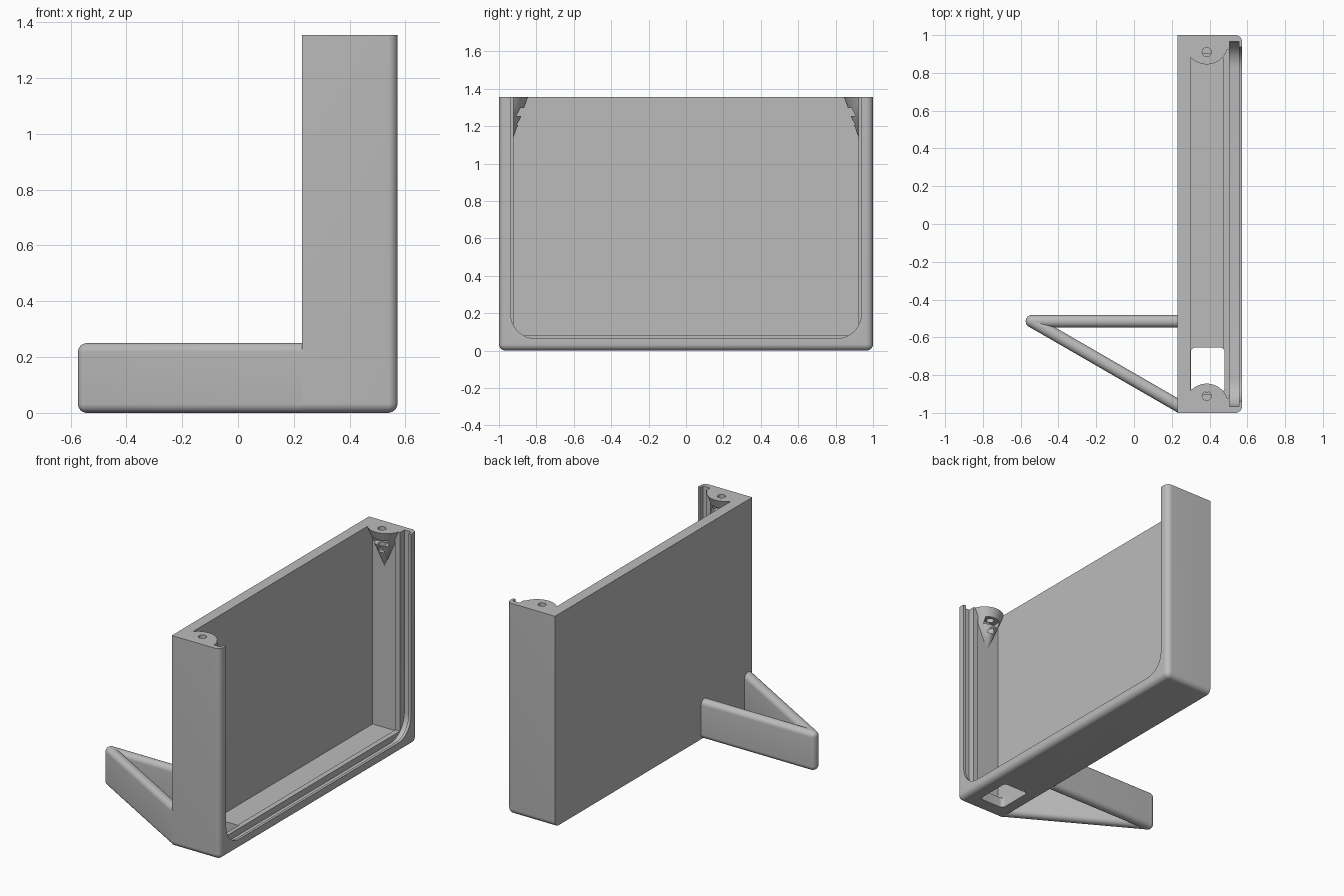
import bpy, bmesh, math
from mathutils import Matrix, Vector

cube = bpy.data.objects.get("Cube")
if cube:
    bpy.data.objects.remove(cube, do_unlink=True)

TOP, BACK, FRONT = 1.355, 0.23, 0.572
BOSS_X = 0.385

grey = bpy.data.materials.new("plain grey")
grey.use_nodes = True
colour = (0.5, 0.5, 0.5, 1)
grey.diffuse_color = colour
grey.node_tree.nodes["Principled BSDF"].inputs["Base Color"].default_value = colour


def make(name, bm):
    bmesh.ops.recalc_face_normals(bm, faces=bm.faces)
    mesh = bpy.data.meshes.new(name)
    bm.to_mesh(mesh)
    bm.free()
    mesh.materials.append(grey)
    obj = bpy.data.objects.new(name, mesh)
    bpy.context.collection.objects.link(obj)
    return obj


def block(lo, hi):
    bm = bmesh.new()
    size = Vector(hi) - Vector(lo)
    centre = (Vector(hi) + Vector(lo)) / 2
    bmesh.ops.create_cube(bm, size=1, matrix=Matrix.Translation(centre) @ Matrix.Diagonal((*size, 1)))
    return bm


def round_edges(bm, rule, radius, segments=8):
    edges = [e for e in bm.edges if rule(e)]
    bmesh.ops.bevel(bm, geom=edges, offset=radius, segments=segments, profile=0.5, affect='EDGES')
    return bm


def along(edge, axis):
    d = edge.verts[1].co - edge.verts[0].co
    return abs(d[axis]) > 0.99 * d.length


def subtract(target, cutter, keep=False):
    mod = target.modifiers.new("cut", 'BOOLEAN')
    mod.operation, mod.solver, mod.object = 'DIFFERENCE', 'EXACT', cutter
    bpy.context.view_layer.objects.active = target
    bpy.ops.object.modifier_apply(modifier=mod.name)
    if not keep:
        bpy.data.objects.remove(cutter, do_unlink=True)


def opening(x0, x1, half, floor, radius=0):
    """Tray-shaped cutter, open at the top, with rounded lower corners."""
    bm = block((x0, -half, floor), (x1, half, TOP + 0.1))
    if radius:
        round_edges(bm, lambda e: along(e, 0) and e.verts[0].co.z < TOP, radius)
    return make("opening_cutter", bm)


def boss(side):
    """Tapered screw boss, its tip touching the side wall."""
    bm = bmesh.new()
    stretch = 1.5
    tip = Vector((BOSS_X, side * 0.937, 1.1))
    rim = []
    for i in range(64):
        a = math.tau * i / 64
        p = Vector((BOSS_X + 0.115 * math.cos(a), side * 0.96 + 0.115 * math.sin(a), TOP))
        rim.append(bm.verts.new(tip + (p - tip) * stretch))
    point = bm.verts.new(tip)
    bm.faces.new(rim)
    for a, b in zip(rim, rim[1:] + rim[:1]):
        bm.faces.new((a, b, point))
    return make("boss_shape", bm)


# Case shell: rounded towards the open face and the bottom
def shell_edge(e):
    on_back = all(v.co.x < BACK + 0.01 for v in e.verts)
    on_top = all(v.co.z > TOP - 0.01 for v in e.verts)
    return not on_back and not on_top


case = make("case", round_edges(block((BACK, -1, 0), (FRONT, 1, TOP)), shell_edge, 0.035))

# Main cavity and inner rim, both leaving the two bosses standing
bosses = [boss(-1), boss(1)]
for cutter in (opening(0.30, 0.471, 0.937, 0.066), opening(0.47, 0.506, 0.922, 0.08)):
    for shape in bosses:
        subtract(cutter, shape, keep=True)
    subtract(case, cutter)
for shape in bosses:
    bpy.data.objects.remove(shape, do_unlink=True)

# Lid groove and front lip
subtract(case, opening(0.505, 0.555, 0.965, 0.04, 0.14))
subtract(case, opening(0.55, 0.65, 0.937, 0.065, 0.13))

# Screw holes and nut slots in the bosses
for side in (-1, 1):
    bm = bmesh.new()
    bmesh.ops.create_cone(bm, cap_ends=True, segments=32, radius1=0.024, radius2=0.024, depth=0.2,
                          matrix=Matrix.Translation((BOSS_X, side * 0.91, TOP - 0.05)))
    subtract(case, make("screw_cutter", bm))
    y0, y1 = sorted((side * 0.8, side * 0.937))
    subtract(case, make("slot_cutter", block((BOSS_X - 0.055, y0, 1.255), (BOSS_X + 0.055, y1, 1.298))))

# Cable hole through the floor
hole = round_edges(block((0.301, -0.89, -0.1), (0.48, -0.655, 0.2)), lambda e: along(e, 2), 0.022)
subtract(case, make("cable_cutter", hole))


# Folded stand: two rounded walls meeting at a point
def stand_wall(name, angle):
    r = 0.033
    bm = block((-r, -r, 0), (1.1, r, 0.25))
    round_edges(bm, lambda e: not all(v.co.x > 1 for v in e.verts), r - 0.001)
    bm.transform(Matrix.Translation((-0.54, -0.515, 0)) @ Matrix.Rotation(angle, 4, 'Z'))
    cut = bmesh.ops.bisect_plane(bm, geom=bm.verts[:] + bm.edges[:] + bm.faces[:],
                                 plane_co=(BACK + 0.002, 0, 0), plane_no=(1, 0, 0), clear_outer=True)
    bmesh.ops.holes_fill(bm, edges=[g for g in cut["geom_cut"] if isinstance(g, bmesh.types.BMEdge)])
    return make(name, bm)


parts = [case, stand_wall("stand_straight_wall", 0), stand_wall("stand_slanted_wall", math.radians(-30))]

bpy.ops.object.select_all(action='DESELECT')
for obj in parts:
    obj.select_set(True)
bpy.context.view_layer.objects.active = case
bpy.ops.object.shade_smooth_by_angle(angle=math.radians(30))
